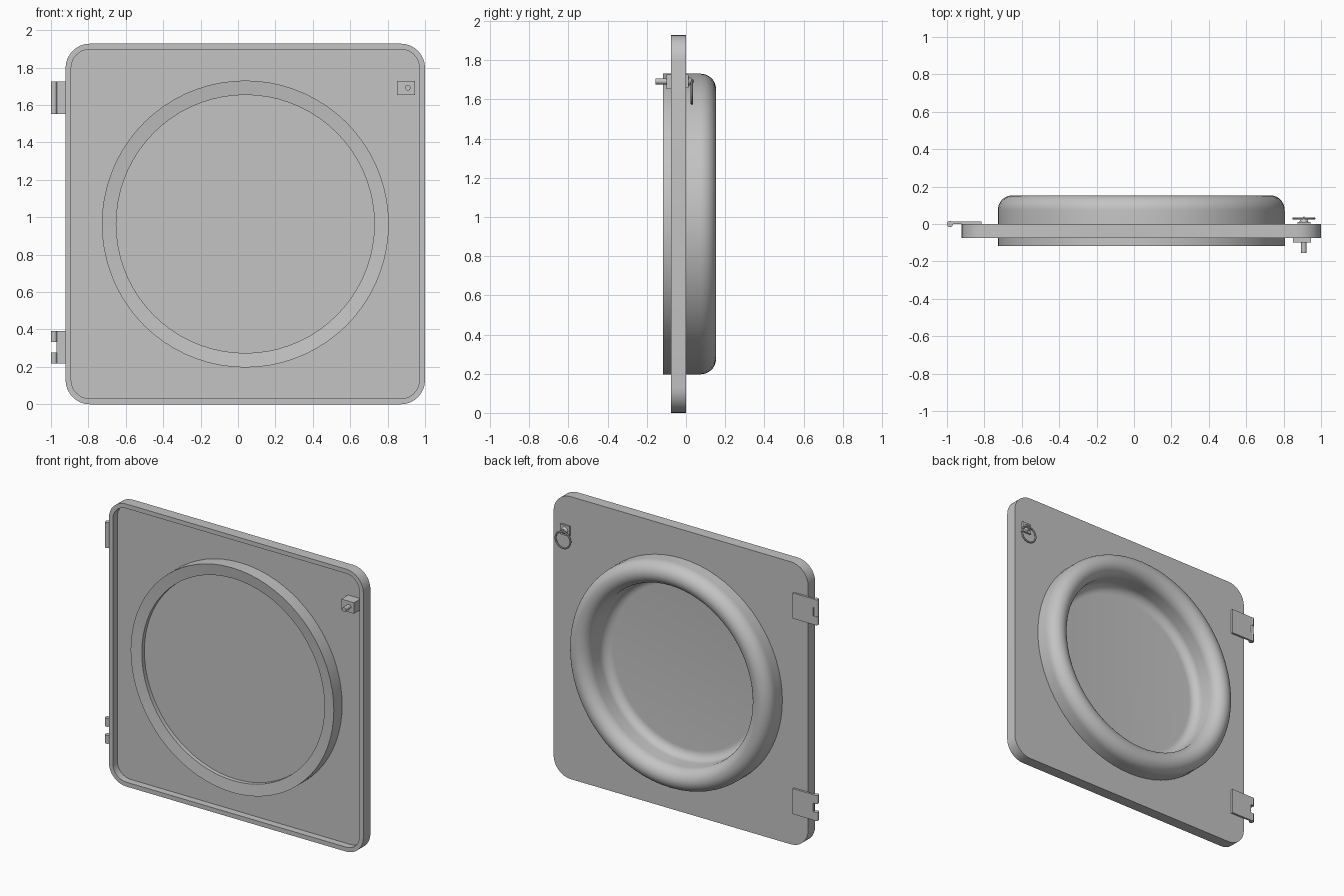
import bpy, bmesh, math
from mathutils import Matrix, Vector

if "Cube" in bpy.data.objects:
    bpy.data.objects.remove(bpy.data.objects["Cube"], do_unlink=True)

# One grey finish for the whole door
grey = bpy.data.materials.new("plain_grey")
grey.use_nodes = True
GREY = (0.55, 0.55, 0.55, 1)
grey.diffuse_color = GREY
grey.node_tree.nodes["Principled BSDF"].inputs["Base Color"].default_value = GREY

CX, CZ = 0.039, 0.964        # centre of door and ring


def smooth(ob):
    bpy.ops.object.select_all(action='DESELECT')
    ob.select_set(True)
    bpy.context.view_layer.objects.active = ob
    bpy.ops.object.shade_smooth_by_angle(angle=math.radians(35))


def from_bmesh(name, bm):
    bmesh.ops.recalc_face_normals(bm, faces=bm.faces)
    me = bpy.data.meshes.new(name)
    bm.to_mesh(me)
    bm.free()
    ob = bpy.data.objects.new(name, me)
    bpy.context.collection.objects.link(ob)
    me.materials.append(grey)
    smooth(ob)
    return ob


def box(name, x, y, z):
    """Box from (min, max) pairs."""
    bm = bmesh.new()
    size = [b - a for a, b in (x, y, z)]
    mid = Vector([(a + b) / 2 for a, b in (x, y, z)])
    bmesh.ops.create_cube(bm, size=1, matrix=Matrix.Translation(mid) @ Matrix.Diagonal((*size, 1)))
    return from_bmesh(name, bm)


def rod(name, centre, radius, length, along_y=False, end_radius=None):
    bm = bmesh.new()
    turn = Matrix.Rotation(math.pi / 2 if along_y else 0, 4, 'X')
    bmesh.ops.create_cone(bm, cap_ends=True, segments=20, radius1=radius,
                          radius2=end_radius or radius, depth=length,
                          matrix=Matrix.Translation(centre) @ turn)
    return from_bmesh(name, bm)


def arc(cx, cy, a, b, start, end, steps):
    angles = [math.radians(start + (end - start) * i / steps) for i in range(steps + 1)]
    return [(cx + a * math.cos(t), cy + b * math.sin(t)) for t in angles]


def rounded_rect(inset):
    w, h, r = 0.961 - inset, 0.964 - inset, 0.13 - inset
    pts = []
    for i, (sx, sz) in enumerate([(1, 1), (-1, 1), (-1, -1), (1, -1)]):
        pts += arc(CX + sx * (w - r), CZ + sz * (h - r), r, r, i * 90, i * 90 + 90, 8)
    return pts


def sheet(name, loops, y0, y1):
    """Flat sheet with a hole: filled outline loops extruded from y0 to y1."""
    cu = bpy.data.curves.new(name, 'CURVE')
    cu.dimensions, cu.fill_mode, cu.extrude = '2D', 'BOTH', (y1 - y0) / 2
    for pts in loops:
        sp = cu.splines.new('POLY')
        sp.points.add(len(pts) - 1)
        for p, (x, z) in zip(sp.points, pts):
            p.co = (x, z, 0, 1)
        sp.use_cyclic_u = True
    ob = bpy.data.objects.new(name, cu)
    bpy.context.collection.objects.link(ob)
    ob.rotation_euler.x = math.pi / 2
    ob.location.y = (y0 + y1) / 2
    cu.materials.append(grey)
    bpy.ops.object.select_all(action='DESELECT')
    ob.select_set(True)
    bpy.context.view_layer.objects.active = ob
    bpy.ops.object.convert(target='MESH')
    smooth(bpy.context.view_layer.objects.active)


def torus(name, centre, major, minor, axis_turn):
    bpy.ops.mesh.primitive_torus_add(location=centre, rotation=axis_turn, major_radius=major,
                                     minor_radius=minor, major_segments=32, minor_segments=8)
    ob = bpy.context.object
    ob.name = name
    ob.data.materials.append(grey)
    smooth(ob)


# Door: back panel with a round opening, and the raised edge around its front
opening = arc(CX, CZ, 0.76, 0.76, 0, 360, 72)[:-1]
sheet("door_panel", [rounded_rect(0), opening], -0.028, 0)
sheet("door_rim", [rounded_rect(0), rounded_rect(0.03)], -0.076, -0.028)

# Round window: disc, front collar and rounded back ring flowing into the disc
profile = [(0, -0.08), (0.69, -0.08), (0.69, -0.108), (0.767, -0.118)]
profile += arc(0.69, 0.073, 0.077, 0.08, 0, 180, 20)
profile += arc(0.553, 0, 0.06, 0.06, 0, -90, 8)
profile += [(0, -0.06)]
bm = bmesh.new()
verts = [bm.verts.new((CX + r, y, CZ)) for r, y in profile]
edges = [bm.edges.new(pair) for pair in zip(verts, verts[1:])]
bmesh.ops.spin(bm, geom=verts + edges, cent=(CX, 0, CZ), axis=(0, 1, 0),
               angle=2 * math.pi, steps=72)
bmesh.ops.remove_doubles(bm, verts=bm.verts, dist=0.0001)
from_bmesh("round_window", bm)

# Hinges: leaf on the back, a pair of knuckles on each, and a pin in the upper one
for name, z in (("upper", 1.64), ("lower", 0.305)):
    box(name + "_hinge_leaf", (-0.97, -0.815), (0, 0.014), (z - 0.087, z + 0.087))
    for side, sign in (("top", 1), ("bottom", -1)):
        zc = z + sign * 0.058
        rod(f"{name}_hinge_{side}_knuckle", (-0.984, 0, zc), 0.016, 0.058)
        box(f"{name}_hinge_{side}_tab", (-0.984, -0.96), (0.002, 0.014), (zc - 0.029, zc + 0.029))
rod("upper_hinge_pin", (-0.984, -0.002, 1.64), 0.0155, 0.17)

# Latch: block and stud on the front
LX, LZ = 0.908, 1.692
box("latch_block", (0.85, 0.946), (-0.1, -0.02), (1.653, 1.728))
rod("latch_stud", (LX, -0.125, LZ), 0.015, 0.06, True)

# Pull ring on the back
box("pull_base", (0.873, 0.943), (0, 0.012), (1.658, 1.728))
rod("pull_boss", (LX, 0.018, LZ), 0.016, 0.018, True, 0.026)
torus("pull_eye", (LX, 0.026, LZ), 0.01, 0.004, (0, math.pi / 2, 0))
torus("pull_ring", (LX, 0.03, LZ - 0.058), 0.056, 0.006, (math.pi / 2, 0, 0))
